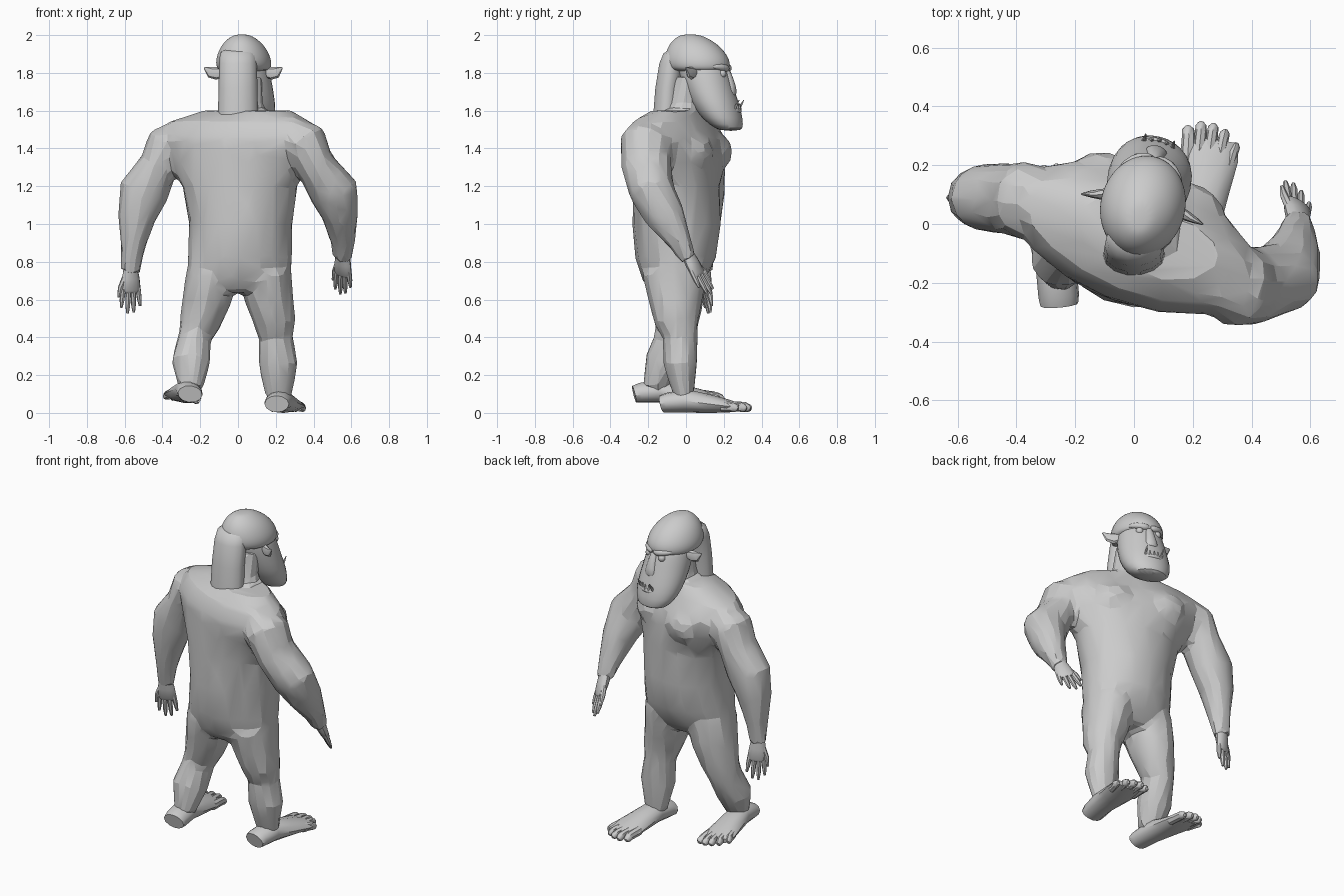
import bpy, bmesh
from math import cos, sin, pi, radians
from mathutils import Vector, Matrix

HEAD_LOC, HEAD_ROT = (0.03, 0.06, 0), (0, 0, radians(-14))


def tube(bm, pts, ang=0.0, n=12, flat=False):
    """Loft ellipses (x, y, z, half_side, half_depth[, side angle]) along a path; flat keeps rings level."""
    P = [Vector(p[:3]) for p in pts]
    rings = []
    for i, p in enumerate(pts):
        t = (P[min(i + 1, len(P) - 1)] - P[max(i - 1, 0)]).normalized()
        if flat:
            t = Vector((0, 0, 1))
        a = radians(p[5]) if len(p) > 5 else ang
        s = Vector((cos(a), sin(a), 0))
        s = (s - t * s.dot(t)).normalized()
        u = t.cross(s)
        rings.append([bm.verts.new(P[i] + s * p[3] * cos(2 * pi * k / n) + u * p[4] * sin(2 * pi * k / n))
                      for k in range(n)])
    for r, q in zip(rings, rings[1:]):
        for k in range(n):
            bm.faces.new((r[k], r[(k + 1) % n], q[(k + 1) % n], q[k]))
    bm.faces.new(rings[0][::-1])
    bm.faces.new(rings[-1])


def finish(name, bm, loc=(0, 0, 0), rot=(0, 0, 0), sub=0, remesh=0, ratio=1, angle=30):
    bmesh.ops.recalc_face_normals(bm, faces=bm.faces)
    me = bpy.data.meshes.new(name)
    bm.to_mesh(me)
    bm.free()
    ob = bpy.data.objects.new(name, me)
    bpy.context.collection.objects.link(ob)
    ob.location, ob.rotation_euler = loc, rot
    if sub:
        ob.modifiers.new("sub", 'SUBSURF').levels = sub
    if remesh:
        m = ob.modifiers.new("fuse", 'REMESH')
        m.mode, m.voxel_size = 'VOXEL', remesh
        m = ob.modifiers.new("soften", 'SMOOTH')
        m.factor, m.iterations = 0.5, 6
        ob.modifiers.new("facets", 'DECIMATE').ratio = ratio
    bpy.ops.object.select_all(action='DESELECT')
    ob.select_set(True)
    bpy.context.view_layer.objects.active = ob
    bpy.ops.object.convert(target='MESH')
    bpy.ops.object.shade_smooth_by_angle(angle=radians(angle))
    return ob


# body: twisted torso, neck, arms and legs fused together
bm = bmesh.new()
tube(bm, [(.005, -.07, .64, .2, .11, 0), (.005, -.065, .7, .275, .165, 0), (.01, -.055, .82, .278, .215, 0),
          (.015, -.05, 1.0, .275, .235, -4), (.01, -.05, 1.2, .31, .225, -12), (0, -.04, 1.35, .40, .23, -20),
          (0, -.05, 1.45, .455, .22, -21), (.01, -.06, 1.54, .405, .175, -21),
          (.05, -.05, 1.6, .25, .12, -21)], n=16, flat=True)
tube(bm, [(.04, -.03, 1.5, .11, .10), (.04, -.01, 1.65, .092, .085), (.04, .02, 1.78, .092, .085)], flat=True)
# shoulders and arms
tube(bm, [(-.3, .07, 1.47, .09, .11), (-.37, .08, 1.42, .12, .135), (-.42, .085, 1.31, .105, .125),
          (-.5, .09, 1.17, .135, .118), (-.537, .09, 1.03, .102, .1), (-.557, .09, .87, .065, .067),
          (-.57, .10, .74, .052, .044)])
tube(bm, [(.26, -.17, 1.49, .09, .12), (.35, -.21, 1.43, .13, .145), (.41, -.21, 1.31, .105, .135),
          (.51, -.18, 1.17, .135, .122), (.542, -.11, 1.04, .097, .107), (.555, -.03, .9, .065, .063),
          (.555, .015, .81, .052, .044)])
# chest muscles
for x, y in ((-.1, .115), (.17, .015)):
    bmesh.ops.create_uvsphere(bm, u_segments=16, v_segments=10, radius=1,
                              matrix=Matrix.Translation((x, y, 1.38)) @ Matrix.Rotation(radians(-21), 4, 'Z')
                              @ Matrix.Diagonal((.15, .13, .12, 1)))
# legs
tube(bm, [(-.14, -.06, .74, .135, .165), (-.165, -.05, .6, .13, .15), (-.2, -.05, .48, .112, .12),
          (-.228, -.06, .4, .088, .105), (-.25, -.12, .27, .105, .102), (-.25, -.17, .12, .062, .062)])
tube(bm, [(.15, -.06, .74, .135, .175), (.165, -.055, .6, .13, .145), (.195, -.05, .48, .112, .118),
          (.2, -.03, .4, .092, .092), (.213, -.03, .26, .107, .092), (.215, -.01, .07, .068, .052)])
finish("body", bm, remesh=.02, ratio=.06, angle=16)


# feet: sole and instep plus five toes, mirrored by sign
def foot(name, loc, rot, sign):
    bm = bmesh.new()
    tube(bm, [(0, 0, .045, .065, .045), (0, .03, .052, .07, .052), (0, .13, .062, .07, .062),
              (0, .25, .047, .085, .05), (0, .36, .034, .1, .034), (0, .42, .026, .09, .02)], pi / 1000)
    for k, (tip, r) in enumerate([(.455, .026), (.475, .023), (.475, .022), (.46, .021), (.42, .02)]):
        x = sign * (-.078 + .039 * k)
        tube(bm, [(x * .9, .33, .034, r, .028), (x, tip - .035, .03, r * .9, .026),
                  (x * 1.08, tip - .01, .022, r * .8, .02), (x * 1.1, tip, .018, r * .4, .01)], n=8)
    finish(name, bm, loc, rot, angle=40)


foot("right_foot", (.205, -.13, .002), (0, 0, radians(-8)), 1)
foot("left_foot", (-.26, -.275, .055), (0, .14, radians(6)), -1)


# hands: palm, four fingers and a thumb
def hand(name, wrist, d, deg):
    bm = bmesh.new()
    a = radians(deg)
    w, d, s = Vector(wrist), Vector(d).normalized(), Vector((cos(a), sin(a), 0))
    tube(bm, [(*w, .04, .034), (*(w + d * .05), .05, .03), (*(w + d * .11), .056, .023),
              (*(w + d * .125), .045, .014)], a)
    for k, ln in enumerate([.205, .235, .23, .195]):
        o = (k - 1.5) * .027
        tube(bm, [(*(w + d * .095 + s * o), .015, .016), (*(w + d * (ln - .04) + s * o * 1.2), .013, .014),
                  (*(w + d * ln + s * o * 1.3), .007, .007)], a, 7)
    tube(bm, [(*(w + d * .04 - s * .03), .017, .017), (*(w + d * .1 - s * .058), .014, .014),
              (*(w + d * .15 - s * .068), .007, .007)], a, 7)
    finish(name, bm, angle=40)


hand("left_hand", (-.568, .095, .76), (0, .03, -.24), 20)
hand("right_hand", (.555, .01, .835), (0, .1, -.18), -40)

# face with heavy jaw
bm = bmesh.new()
tube(bm, [(0, .185, 1.492, .08, .055), (0, .16, 1.52, .125, .09), (0, .115, 1.6, .15, .125),
          (0, .07, 1.70, .147, .135), (0, .035, 1.80, .135, .14), (0, .01, 1.9, .12, .13)], n=14, flat=True)
finish("face", bm, HEAD_LOC, HEAD_ROT, sub=1)

# cap-like cranium with overhanging brow
bm = bmesh.new()
tube(bm, [(0, .015, 1.805, .125, .145), (0, .005, 1.825, .15, .178), (0, -.003, 1.88, .15, .18),
          (0, -.02, 1.95, .115, .138), (0, -.035, 1.99, .065, .08), (0, -.04, 2.004, .03, .04)], n=14, flat=True)
finish("cranium", bm, HEAD_LOC, HEAD_ROT, sub=2, angle=40)

# brow ridges dipping toward the nose
bm = bmesh.new()
for m in (1, -1):
    tube(bm, [(m * x, y, z, r, r, 90) for x, y, z, r in
              ((.0, .16, 1.825, .018), (.03, .165, 1.822, .021), (.07, .148, 1.832, .021), (.11, .105, 1.835, .01))], n=8)
finish("brow", bm, HEAD_LOC, HEAD_ROT, sub=1)

# hair hanging down the back of the head, tucked under the cap
bm = bmesh.new()
tube(bm, [(0, -.105, 1.58, .106, .07), (0, -.096, 1.72, .103, .068), (0, -.075, 1.85, .1, .068),
          (0, -.05, 1.905, .095, .07), (0, -.03, 1.925, .07, .05)], n=14, flat=True)
finish("hair", bm, angle=50)

# nose
bm = bmesh.new()
tube(bm, [(0, .15, 1.83, .025, .025), (0, .175, 1.76, .028, .026), (0, .19, 1.70, .045, .03),
          (0, .185, 1.672, .035, .02)], n=10, flat=True)
finish("nose", bm, HEAD_LOC, HEAD_ROT, sub=1)

# lips
for name, z, y in (("upper_lip", 1.658, .2), ("lower_lip", 1.602, .23)):
    bm = bmesh.new()
    tube(bm, [(.095 * t, y - .06 * t * t, z - .014 * t * t, .014, .014, 90)
              for t in (-1, -.6, -.2, .2, .6, 1)], n=8)
    finish(name, bm, HEAD_LOC, HEAD_ROT, sub=1)

# teeth and two tusks
bm = bmesh.new()
for k in range(7):
    t = (k - 3) / 3.6
    tusk = k in (1, 5)
    x, y = .09 * t, .23 - .06 * t * t
    tube(bm, [(x, y, 1.605, .01, .01), (x, y + (.03 if tusk else 0), 1.657 if tusk else 1.638, .002, .002)], n=6)
    tube(bm, [(x * .9, y - .025, 1.66, .008, .008), (x * .9, y - .02, 1.632, .002, .002)], n=6)
finish("teeth", bm, HEAD_LOC, HEAD_ROT)

# eyes and pointed ears on both sides
for side, m in (("right", 1), ("left", -1)):
    bm = bmesh.new()
    bmesh.ops.create_uvsphere(bm, u_segments=12, v_segments=8, radius=.022)
    bmesh.ops.translate(bm, verts=bm.verts, vec=(.055 * m, .15, 1.795))
    finish(side + "_eye", bm, HEAD_LOC, HEAD_ROT)
    bm = bmesh.new()
    tube(bm, [(.12 * m, .015, 1.8, .018, .024, 90), (.15 * m, .005, 1.798, .018, .034, 90),
              (.18 * m, -.002, 1.803, .012, .03, 90), (.212 * m, -.01, 1.828, .003, .005, 90)], n=8)
    finish(side + "_ear", bm, HEAD_LOC, HEAD_ROT)
